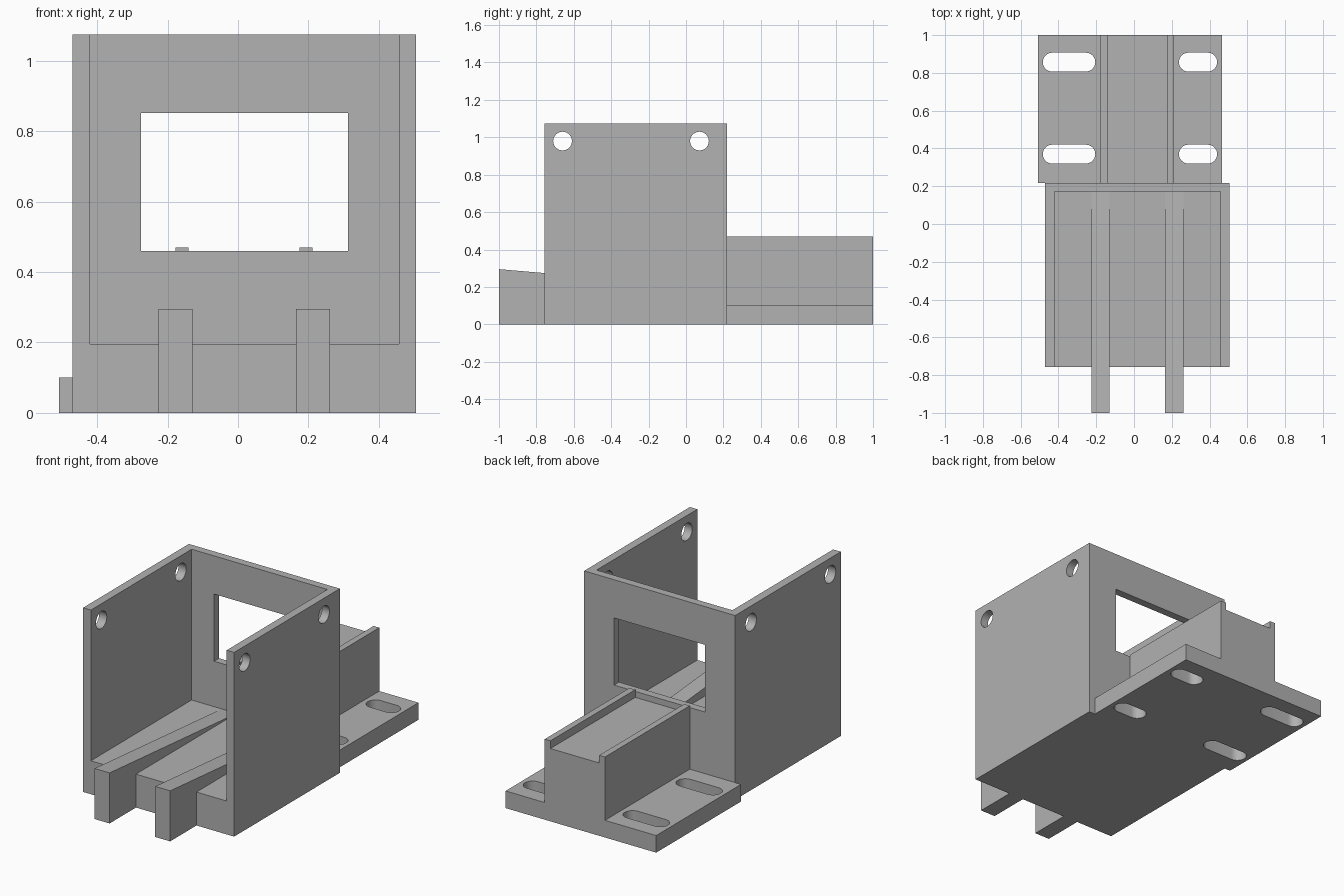
import bpy, bmesh, math
from mathutils import Vector

old = bpy.data.objects.get("Cube")
if old:
    bpy.data.objects.remove(old)

grey = bpy.data.materials.new("plain_grey")
grey.use_nodes = True
colour = (0.445, 0.445, 0.445, 1)
grey.diffuse_color = colour
grey.node_tree.nodes["Principled BSDF"].inputs["Base Color"].default_value = colour

# Ways to place a 2D profile (u, v) at depth d along an axis
PLACE = {
    "x": lambda u, v, d: (d, u, v),
    "y": lambda u, v, d: (u, d, v),
    "z": lambda u, v, d: (u, v, d),
}


def extrude(name, profile, axis, start, end):
    """Solid made by sweeping a closed profile along an axis."""
    bm = bmesh.new()
    place = PLACE[axis]
    face = bm.faces.new([bm.verts.new(place(u, v, start)) for u, v in profile])
    sweep = bmesh.ops.extrude_face_region(bm, geom=[face])
    moved = [g for g in sweep["geom"] if isinstance(g, bmesh.types.BMVert)]
    offset = Vector(place(0, 0, end - start))
    bmesh.ops.translate(bm, verts=moved, vec=offset)
    bmesh.ops.recalc_face_normals(bm, faces=bm.faces)
    mesh = bpy.data.meshes.new(name)
    bm.to_mesh(mesh)
    bm.free()
    mesh.materials.append(grey)
    obj = bpy.data.objects.new(name, mesh)
    bpy.context.collection.objects.link(obj)
    return obj


def rect(u0, u1, v0, v1):
    return [(u0, v0), (u1, v0), (u1, v1), (u0, v1)]


def slot(u0, u1, v, r, steps=16):
    """Round-ended slot outline; a circle when the ends meet."""
    ends = ((u1 - r, -math.pi / 2), (u0 + r, math.pi / 2))
    return [(c + r * math.cos(a + math.pi * i / steps),
             v + r * math.sin(a + math.pi * i / steps))
            for c, a in ends for i in range(steps + (u1 - u0 > 2.01 * r))]


def cut(obj, cutters):
    for cutter in cutters:
        cutter.hide_render = True
        mod = obj.modifiers.new("cut", "BOOLEAN")
        mod.operation = "DIFFERENCE"
        mod.solver = "EXACT"
        mod.object = cutter
    graph = bpy.context.evaluated_depsgraph_get()
    mesh = bpy.data.meshes.new_from_object(obj.evaluated_get(graph))
    obj.modifiers.clear()
    obj.data = mesh
    for cutter in cutters:
        bpy.data.objects.remove(cutter)


FRONT, BACK, INNER = -0.757, 0.218, 0.172
FLOOR, TOP = 0.195, 1.075

# Open-fronted housing with a rear window and four side holes
housing = extrude("housing", rect(-0.47, 0.505, 0, TOP), "y", FRONT, BACK)
cutters = [
    extrude("cavity_cutter", rect(-0.42, 0.457, FLOOR, 1.3), "y", -0.9, INNER),
    extrude("window_cutter", rect(-0.275, 0.312, 0.46, 0.852), "y", 0.1, 0.3),
]
for y in (-0.66, 0.072):
    cutters.append(extrude("hole_cutter", slot(y - 0.05, y + 0.05, 0.98, 0.05),
                           "x", -0.7, 0.7))
cut(housing, cutters)

# Rear mounting flange with four slots
flange = extrude("mounting_flange", rect(-0.508, 0.465, BACK, 1), "z", 0, 0.1)
cut(flange, [extrude("slot_cutter", slot(x0, x1, y, 0.05), "z", -0.1, 0.2)
             for y in (0.37, 0.857) for x0, x1 in ((-0.483, -0.205), (0.238, 0.44))])

# Raised block with a shallow channel between two lips
x0, x1, lip, rise, bed = -0.177, 0.212, 0.037, 0.47, 0.425
channel = extrude("channel_block",
                  [(x0, 0.1), (x1, 0.1), (x1, rise), (x1 - lip, rise), (x1 - lip, bed),
                   (x0 + lip, bed), (x0 + lip, rise), (x0, rise)], "y", BACK, 1)

# Two sloping ribs projecting from the front
rib_side = [(-1, 0), (FRONT, 0), (FRONT, FLOOR), (INNER, FLOOR), (-1, 0.295)]
ribs = [extrude(name, rib_side, "x", x, x + 0.097)
        for name, x in (("right_rib", -0.226), ("left_rib", 0.165))]

# Round the shading inside holes and slots, keep corners sharp
bpy.ops.object.select_all(action="DESELECT")
for obj in (housing, flange, channel, *ribs):
    obj.select_set(True)
bpy.context.view_layer.objects.active = housing
bpy.ops.object.shade_smooth_by_angle(angle=math.radians(30))
